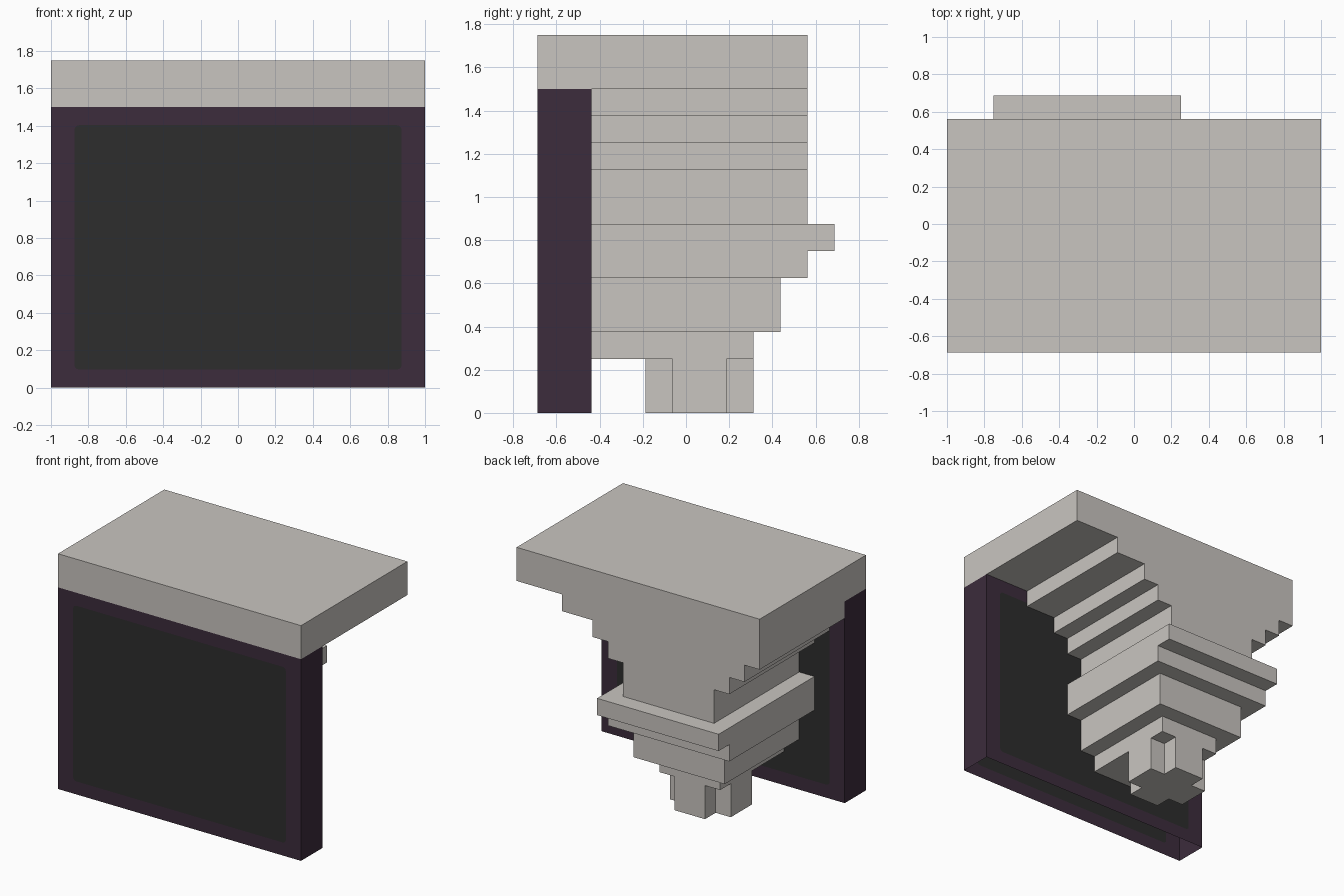
import bpy, bmesh, math

cube = bpy.data.objects.get("Cube")
if cube:
    bpy.data.objects.remove(cube, do_unlink=True)


def material(name, rgb):
    m = bpy.data.materials.new(name)
    m.diffuse_color = (*rgb, 1)
    m.use_nodes = True
    m.node_tree.nodes["Principled BSDF"].inputs["Base Color"].default_value = (*rgb, 1)
    return m


STONE = material("pale grey", (0.584, 0.558, 0.527))
FRAME = material("dark purple", (0.045, 0.025, 0.045))
SCREEN = material("charcoal", (0.026, 0.026, 0.026))

FRONT, JOIN, BACK = -0.6875, -0.4375, 0.5625   # main depths along y


def finish(name, bm, *mats):
    bmesh.ops.remove_doubles(bm, verts=bm.verts, dist=0.0001)
    bmesh.ops.recalc_face_normals(bm, faces=bm.faces)
    me = bpy.data.meshes.new(name)
    bm.to_mesh(me)
    bm.free()
    for m in mats:
        me.materials.append(m)
    ob = bpy.data.objects.new(name, me)
    bpy.context.scene.collection.objects.link(ob)
    return ob


def prism(name, points, z0, z1, open_front=False):
    """Extrude a plan outline from z0 to z1."""
    bm = bmesh.new()
    base = bm.faces.new([bm.verts.new((x, y, z0)) for x, y in points])
    up = bmesh.ops.extrude_face_region(bm, geom=[base], use_keep_orig=True)["geom"]
    for v in up:
        if isinstance(v, bmesh.types.BMVert):
            v.co.z = z1
    bmesh.ops.recalc_face_normals(bm, faces=bm.faces)
    if open_front:   # leave out the side that sits against the panel
        hidden = [f for f in bm.faces if all(abs(v.co.y - JOIN) < 1e-4 for v in f.verts)]
        bmesh.ops.delete(bm, geom=hidden, context='FACES')
    return finish(name, bm, STONE)


def block(name, x0, x1, y0, y1, z0, z1, open_front=False):
    return prism(name, [(x0, y0), (x1, y0), (x1, y1), (x0, y1)], z0, z1, open_front)


# Top slab
block("top_slab", -1, 1, FRONT, BACK, 1.5, 1.75)

# Stepped support, one tier per row: name, x range, back edge, z range
tiers = [
    ("upper_step_1", -1.0, 0.625, BACK, 1.375, 1.5),
    ("upper_step_2", -0.875, 0.375, BACK, 1.25, 1.375),
    ("upper_step_3", -0.75, 0.25, BACK, 1.125, 1.25),
    ("neck", -0.625, 0.125, BACK, 0.875, 1.125),
    ("collar", -0.75, 0.25, 0.6875, 0.75, 0.875),
    ("under_collar", -0.75, 0.25, BACK, 0.625, 0.75),
    ("lower_step_1", -0.625, 0.125, 0.4375, 0.375, 0.625),
    ("lower_step_2", -0.5, 0.0, 0.3125, 0.25, 0.375),
]
for name, x0, x1, y1, z0, z1 in tiers:
    block(name, x0, x1, JOIN, y1, z0, z1, open_front=True)

# Cross-shaped foot
cx, cy, a, b = -0.25, 0.0625, 0.125, 0.25
quarter = [(b, -a), (b, a), (a, a)]
outline = []
for k in range(4):
    c, s = round(math.cos(k * math.pi / 2)), round(math.sin(k * math.pi / 2))
    outline += [(cx + c * x - s * y, cy + s * x + c * y) for x, y in quarter]
prism("cross_foot", outline, 0, 0.25)

# Hollow framed panel, open above and below, with a screen on both faces
bm = bmesh.new()
corners = [(-1, 0), (1, 0), (1, 1.5), (-1, 1.5)]
W, Z0, Z1, R, SEG = 0.875, 0.097, 1.403, 0.025, 3
centres = [(-W + R, Z0 + R), (W - R, Z0 + R), (W - R, Z1 - R), (-W + R, Z1 - R)]
for y in (FRONT, JOIN):
    outer = [bm.verts.new((x, y, z)) for x, z in corners]
    arcs = []
    for k, (x, z) in enumerate(centres):
        angles = [math.pi + (k + i / SEG) * math.pi / 2 for i in range(SEG + 1)]
        arcs.append([bm.verts.new((x + R * math.cos(t), y, z + R * math.sin(t))) for t in angles])
    bm.faces.new([v for arc in arcs for v in arc]).material_index = 1
    for k in range(4):
        n = (k + 1) % 4
        bm.faces.new((outer[k], outer[n], arcs[n][0], arcs[k][-1]))
        for i in range(SEG):
            bm.faces.new((outer[k], arcs[k][i + 1], arcs[k][i]))
for x in (-1, 1):
    bm.faces.new([bm.verts.new(p) for p in
                  ((x, FRONT, 0), (x, JOIN, 0), (x, JOIN, 1.5), (x, FRONT, 1.5))])
finish("framed_panel", bm, FRAME, SCREEN)
